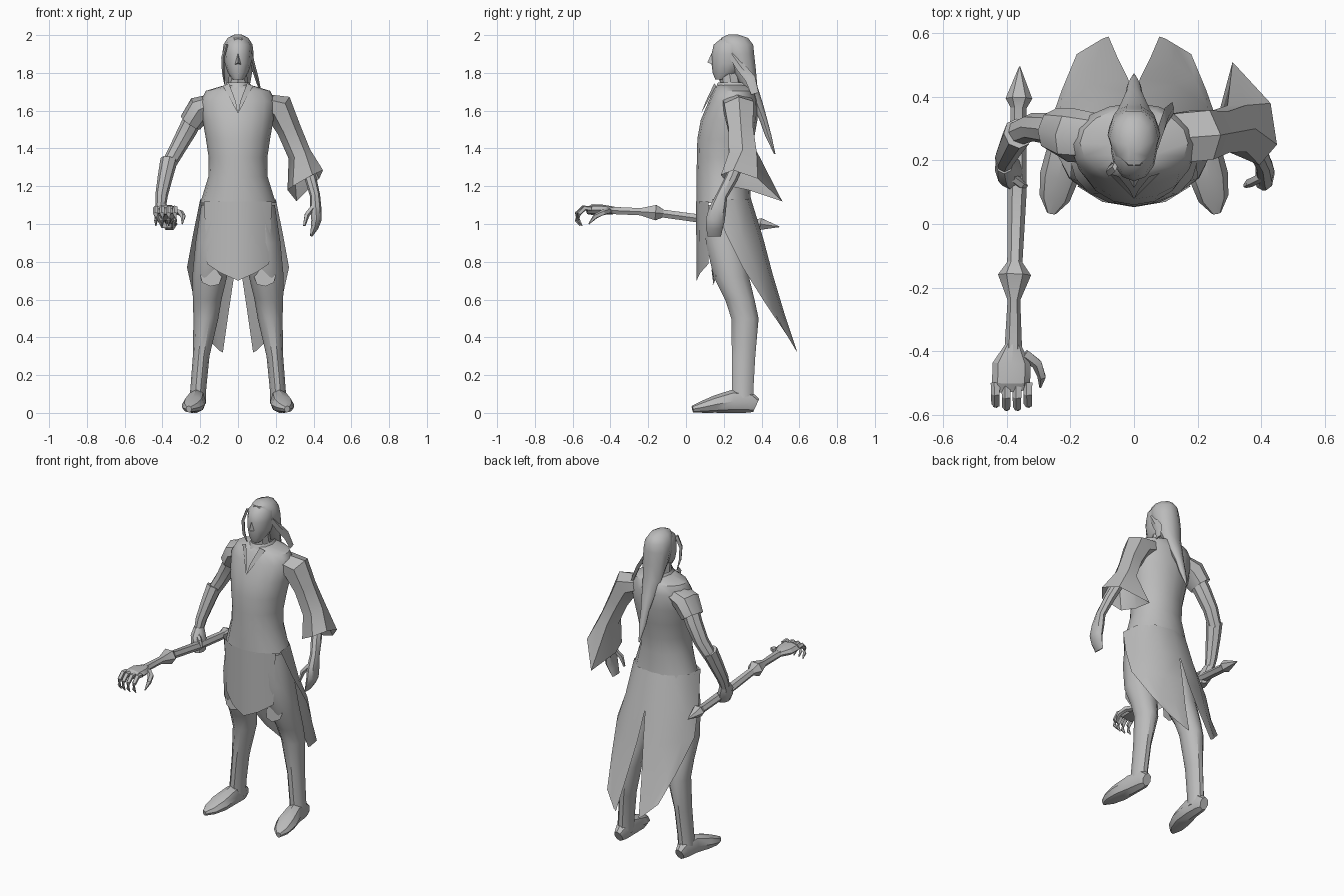
import bpy, bmesh, math
from mathutils import Vector

grey = bpy.data.materials.new("plain grey")
grey.diffuse_color = (0.5, 0.5, 0.5, 1)


def finish(name, bm, mirror=False, angle=40):
    bmesh.ops.recalc_face_normals(bm, faces=bm.faces)
    me = bpy.data.meshes.new(name)
    bm.to_mesh(me)
    bm.free()
    me.materials.append(grey)
    me.shade_smooth()
    me.set_sharp_from_angle(angle=math.radians(angle))
    ob = bpy.data.objects.new(name, me)
    bpy.context.collection.objects.link(ob)
    if mirror:
        ob.modifiers.new("mirror", 'MIRROR').merge_threshold = 0.002
    return ob


def loft(name, rings, closed=True, caps=(True, True), mirror=False, angle=40):
    """Skin a list of point rings, or of open rows."""
    bm = bmesh.new()
    rows = [[bm.verts.new(p) for p in r] for r in rings]
    n = len(rows[0])
    for a, b in zip(rows, rows[1:]):
        for i in range(n if closed else n - 1):
            j = (i + 1) % n
            bm.faces.new((a[i], a[j], b[j], b[i]))
    if closed and caps[0]:
        bm.faces.new(rows[0])
    if closed and caps[1]:
        bm.faces.new(rows[-1])
    return finish(name, bm, mirror, angle)


def rings_along(sections, n, up, level):
    """Ellipse rings at (x, y, z, half width, half depth)."""
    pts = [Vector(s[:3]) for s in sections]
    out = []
    for i, s in enumerate(sections):
        t = Vector((0, 0, -1))
        if not level:
            t = (pts[min(i + 1, len(pts) - 1)] - pts[max(i - 1, 0)]).normalized()
        side = t.cross(Vector(up)).normalized()
        u = side.cross(t)
        out.append([pts[i] + side * s[3] * math.cos(k * math.tau / n)
                    + u * s[4] * math.sin(k * math.tau / n) for k in range(n)])
    return out


def sweep(name, sections, n=8, up=(0, 1, 0), level=False, **kw):
    return loft(name, rings_along(sections, n, up, level), **kw)


def sheet(name, points, mirror=False):
    bm = bmesh.new()
    bm.faces.new([bm.verts.new(p) for p in points])
    return finish(name, bm, mirror)


# Tunic body
sweep("tunic", [(0, .25, 1.735, .07, .085), (0, .255, 1.705, .17, .11), (0, .25, 1.65, .2, .13),
                (0, .228, 1.55, .187, .15), (0, .21, 1.45, .17, .15), (0, .20, 1.35, .155, .142),
                (0, .195, 1.25, .157, .14), (0, .2, 1.11, .2, .145)], 16, level=True)

# Front skirt panel, pointed at the bottom
loft("front_panel", [
    [(-.18, .12, 1.12), (-.1, .07, 1.12), (0, .053, 1.12), (.1, .07, 1.12), (.18, .12, 1.12)],
    [(-.165, .12, .79), (-.09, .075, .74), (0, .056, .70), (.09, .075, .74), (.165, .12, .79)],
], closed=False)

# Back skirt, split into two tails
loft("back_skirt", [
    [(0, .345, 1.13), (.11, .325, 1.13), (.19, .25, 1.13), (.2, .14, 1.13)],
    [(0, .41, .92), (.12, .39, .92), (.215, .3, .92), (.237, .21, .95)],
    [(.02, .46, .73), (.13, .44, .74), (.23, .37, .76), (.27, .30, .77)],
    [(.05, .52, .53), (.12, .51, .53), (.19, .46, .55), (.228, .42, .58)],
    [(.08, .59, .32), (.10, .583, .33), (.13, .565, .36), (.18, .535, .41)],
], closed=False, mirror=True)

# Collar
sheet("collar_flap", [(0, .08, 1.585), (.012, .105, 1.65), (.048, .15, 1.745), (.08, .16, 1.73)], True)
sweep("collar_band", [(0, .25, 1.70, .09, .105), (0, .25, 1.75, .06, .085)], 10, level=True,
      caps=(False, False))

# Legs, knee flaps and shoes
sweep("leg", [(.105, .2, 1.1, .09, .11), (.125, .21, .9, .1, .11), (.15, .24, .72, .092, .098),
              (.163, .285, .6, .076, .082), (.17, .312, .5, .066, .076), (.195, .305, .3, .044, .065),
              (.21, .3, .13, .042, .06), (.215, .3, .05, .045, .06)], 10, level=True, mirror=True)
sheet("knee_flap", [(.085, .16, .72), (.12, .135, .76), (.2, .16, .73), (.19, .15, .69),
                    (.145, .135, .67), (.1, .145, .68)], True)
sweep("shoe", [(.215, .372, .04, .028, .038), (.215, .34, .055, .042, .055), (.22, .25, .062, .05, .062),
               (.235, .15, .045, .062, .045), (.25, .08, .03, .048, .03), (.26, .035, .02, .015, .018)],
      8, up=(0, 0, 1), mirror=True)

# Neck, head and nose
sweep("neck", [(0, .225, 1.83, .045, .05), (0, .245, 1.70, .055, .06)], 8, level=True)
sweep("head", [(0, .25, 2.0, .015, .02), (0, .25, 1.985, .045, .06), (0, .24, 1.95, .07, .093),
               (0, .233, 1.9, .073, .098), (0, .23, 1.85, .07, .095), (0, .213, 1.8, .054, .072),
               (0, .185, 1.765, .028, .03)], 12, level=True)
bm = bmesh.new()
v = [bm.verts.new(p) for p in [(0, .138, 1.91), (-.016, .14, 1.845), (.016, .14, 1.845), (0, .113, 1.855)]]
for f in ((0, 1, 3), (0, 3, 2), (1, 2, 3)):
    bm.faces.new([v[i] for i in f])
finish("nose", bm)

# Hair: cap flowing into a long tail, plus loose strands
sweep("hair", [(0, .25, 2.002, .02, .03), (0, .257, 1.985, .055, .075), (0, .268, 1.95, .077, .092),
               (0, .28, 1.9, .083, .085), (0, .305, 1.82, .078, .068), (0, .335, 1.73, .062, .045),
               (0, .375, 1.64, .043, .033), (0, .41, 1.55, .027, .022), (0, .435, 1.47, .022, .018),
               (0, .47, 1.37, .003, .004)], 10, level=True)
sweep("left_strand", [(.065, .24, 1.9, .012, .02), (.082, .29, 1.83, .012, .025),
                      (.1, .34, 1.77, .01, .028), (.122, .365, 1.69, .004, .02)], 4)
sweep("right_strand", [(-.06, .18, 1.95, .008, .016), (-.08, .165, 1.88, .009, .016),
                       (-.078, .17, 1.8, .007, .014), (-.07, .19, 1.74, .003, .004)], 4)

# Right arm: short sleeve, upper arm, forearm guard, fist
sweep("short_sleeve", [(-.13, .27, 1.64, .05, .08), (-.2, .28, 1.61, .073, .085),
                       (-.252, .295, 1.535, .062, .07)], 8, caps=(True, False))
sweep("right_upper_arm", [(-.22, .285, 1.59, .052, .055), (-.265, .3, 1.5, .05, .05),
                          (-.32, .305, 1.4, .043, .045), (-.37, .285, 1.31, .038, .04)], 8)
sweep("right_forearm", [(-.365, .285, 1.34, .046, .05), (-.385, .25, 1.25, .04, .045),
                        (-.405, .21, 1.15, .033, .036), (-.408, .19, 1.09, .027, .03)], 8)
sweep("right_fist", [(-.408, .19, 1.11, .028, .032), (-.4, .17, 1.07, .038, .05),
                     (-.385, .16, 1.02, .042, .055), (-.375, .15, .98, .03, .045)], 8, level=True)
sweep("right_thumb", [(-.385, .15, 1.07, .015, .015), (-.355, .125, 1.055, .014, .014),
                      (-.34, .12, 1.02, .007, .007)], 5)

# Left arm: wide flared sleeve, forearm, hand
rings = rings_along([(.13, .27, 1.64, .05, .09), (.215, .28, 1.615, .082, .09), (.27, .29, 1.5, .064, .075),
                     (.325, .3, 1.37, .062, .085)], 6, (0, 1, 0), False)
rings.append([(.45, .25, 1.285), (.43, .38, 1.24), (.31, .51, 1.12),
              (.262, .33, 1.18), (.29, .23, 1.2), (.395, .185, 1.26)])
loft("wide_sleeve", rings, caps=(True, False))
sweep("left_forearm", [(.33, .3, 1.38, .035, .035), (.385, .24, 1.24, .031, .034),
                       (.408, .19, 1.15, .027, .03), (.412, .168, 1.08, .03, .045),
                       (.415, .155, 1.02, .027, .05), (.405, .15, .98, .02, .045),
                       (.387, .15, .935, .006, .035)], 8)
sweep("left_thumb", [(.405, .15, 1.1, .015, .015), (.365, .13, 1.05, .015, .015),
                     (.35, .12, .99, .007, .007)], 5)

# Staff with spear butt and diamond node
sweep("staff", [(-.36, .495, .985, .002, .002), (-.362, .395, 1.0, .042, .036), (-.363, .365, 1.0, .025, .025),
                (-.368, .1, 1.025, .03, .025), (-.375, -.12, 1.055, .024, .024),
                (-.376, -.16, 1.06, .052, .047), (-.378, -.24, 1.065, .02, .022),
                (-.38, -.4, 1.072, .028, .022)], 6, up=(0, 0, 1), angle=25)

# Claw head of the staff
sweep("claw_palm", [(-.38, -.38, 1.072, .025, .02), (-.385, -.44, 1.075, .06, .027),
                    (-.387, -.5, 1.075, .06, .027), (-.385, -.525, 1.07, .05, .018)], 8, up=(0, 0, 1), angle=25)
for i in range(4):
    x, r = -.435 + i * .034, .5 * abs(i - 1.5) * .02
    sweep(f"claw_finger_{i + 1}", [(x, -.5, 1.08, .016, .014), (x, -.55 + r, 1.085, .015, .014),
                                   (x, -.582 + r, 1.055, .014, .013), (x, -.585 + r, 1.02, .011, .01),
                                   (x, -.565 + r, .99, .003, .003)], 5, up=(0, .5, 1), angle=25)
sweep("claw_thumb", [(-.345, -.41, 1.07, .02, .017), (-.305, -.44, 1.06, .018, .016),
                     (-.29, -.48, 1.04, .014, .014), (-.295, -.515, 1.0, .003, .003)], 5, up=(0, 0, 1), angle=25)
